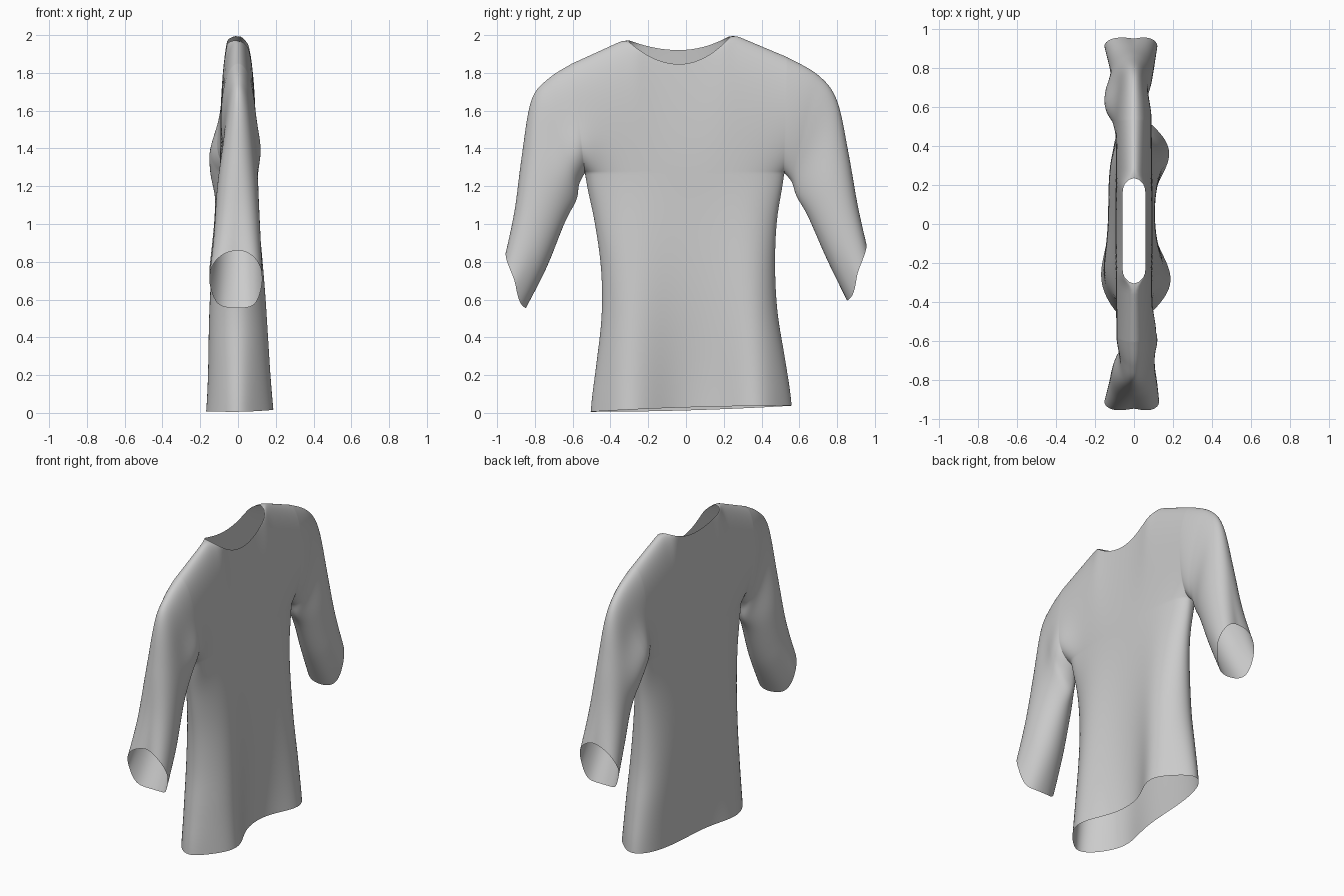
import bpy, bmesh, math
from math import pi, sin, cos, exp, sqrt

if "Cube" in bpy.data.objects:
    bpy.data.objects.remove(bpy.data.objects["Cube"])

N, M, LOW, SUB = 36, 18, 20, 6      # columns, armhole rows, lower rows, sleeve steps


def lerp(a, b, t):
    return a + (b - a) * t


def spline(keys, k):
    """Catmull-Rom through a list of tuples, k in key units."""
    i = min(int(k), len(keys) - 2)
    t = k - i
    p0, p1, p2, p3 = (keys[max(0, min(len(keys) - 1, i + d))] for d in (-1, 0, 1, 2))
    return [0.5 * (2*b + (c - a)*t + (2*a - 5*b + 4*c - d)*t*t + (3*b - a - 3*c + d)*t**3)
            for a, b, c, d in zip(p0, p1, p2, p3)]


def bump(y, c, w):
    return exp(-((y - c) / w) ** 2)


# Torso side outline at evenly spaced heights: left y, right y
SIDES = [(-0.505, 0.56), (-0.475, 0.525), (-0.447, 0.485), (-0.45, 0.472),
         (-0.485, 0.482), (-0.535, 0.52)]
UNDER = 1.27
# Sleeve sections: outer y, z, inner y, z, thickness +x, thickness -x, outer dent
SLEEVES = {
    1: [(0.535, 1.885, 0.52, 1.27, 0.10, 0.10, 0), (0.70, 1.79, 0.56, 1.22, 0.085, 0.09, 0),
        (0.80, 1.655, 0.585, 1.145, 0.08, 0.09, 0), (0.86, 1.38, 0.645, 1.04, 0.10, 0.12, 0),
        (0.915, 1.12, 0.742, 0.82, 0.115, 0.14, 0.01), (0.98, 0.90, 0.845, 0.61, 0.13, 0.165, 0.03)],
    -1: [(-0.605, 1.85, -0.535, 1.27, 0.10, 0.10, 0), (-0.73, 1.77, -0.565, 1.21, 0.095, 0.085, 0),
         (-0.82, 1.655, -0.58, 1.125, 0.095, 0.085, 0), (-0.87, 1.36, -0.64, 1.01, 0.115, 0.12, 0),
         (-0.925, 1.08, -0.737, 0.77, 0.13, 0.14, 0.02), (-0.985, 0.86, -0.84, 0.57, 0.14, 0.165, 0.04)],
}


def torso_depth(side, y, z):
    low = max(0.0, 1 - z / UNDER)
    soft = low ** 1.2
    if side > 0:
        lobes = bump(y, -0.31, 0.2) + bump(y, 0.39, 0.18)
        return 0.095 + soft * (-0.015 + 0.125 * lobes) + 0.015 * sin(pi * low) ** 2
    return 0.095 + soft * (0.025 + 0.06 * bump(y, -0.30, 0.2)) + 0.025 * sin(pi * low) ** 2


def cloth_folds(p):
    """Puffs beside each armpit."""
    x, y, z = p
    if x < 0 < y:
        x *= 1 + 1.1 * bump(y, 0.61, 0.11) * bump(z, 1.32, 0.17)
    elif y < 0 < x:
        x *= 1 + 0.6 * bump(y, -0.57, 0.11) * bump(z, 1.32, 0.17)
    return x, y, z


def round_edge(u, v):
    return sqrt(max(0.0, 1 - (abs(u) * (1 - v)) ** 4))


def row_v(j):
    return (1 - cos(pi * j / M)) / 2


def add_grid(bm, rows):
    vs = [[bm.verts.new(cloth_folds(p)) for p in r] for r in rows]
    for a, b in zip(vs, vs[1:]):
        for i in range(len(a) - 1):
            bm.faces.new((a[i], a[i + 1], b[i + 1], b[i]))


def lower_torso(side):
    rows = []
    for j in range(LOW + 1):
        t = j / LOW
        yl, yr = spline(SIDES, t * 5)
        row = []
        for i in range(N + 1):
            u = sin(pi / 2 * (2 * i / N - 1))
            y = lerp(yl, yr, (u + 1) / 2)
            hem = 0.022 + 0.016 * u + 0.008 * side * (1 - u * u)
            z = lerp(hem, UNDER, t)
            row.append((side * torso_depth(side, y, z) * round_edge(u, 0), y, z))
        rows.append(row)
    return rows


def upper_torso(side):
    """Chest, shoulders and scooped neckline."""
    yl, yr = SIDES[-1]
    dip = 1.845 if side > 0 else 1.92
    rows = []
    for j in range(M + 1):
        v = row_v(j)
        row = []
        for i in range(N + 1):
            u = sin(pi / 2 * (2 * i / N - 1))
            peak, tip = (2.005, 1.885) if u > 0 else (1.98, 1.85)
            n = min(1, abs(2 * u))
            if n < 0.9999:
                zt, xt = lerp(dip, peak, n ** 2), 0.06 * (1 - n ** 6) ** (1 / 6)
            else:
                zt, xt = lerp(peak, tip, abs(2 * u) - 1), 0
            yb = lerp(yl, yr, (u + 1) / 2)
            y = lerp(yb, -0.035 + 0.57 * u, v)
            # flat slope under the neckline, rounded over the shoulders
            n3 = n ** 3
            depth = lerp(0.095, 0.10, max(0, 2 * abs(u) - 1) * v) * round_edge(u, v)
            fall = max(0, 1 - v ** lerp(1.6, 3.5, n3)) ** lerp(1, 0.5, n3)
            row.append((side * (xt + (depth - xt) * fall), y, lerp(UNDER, zt, v)))
        rows.append(row)
    return rows


def sleeve(hand, side):
    keys, rows = SLEEVES[hand], []
    last = (len(keys) - 1) * SUB
    for k in range(last + 1):
        oy, oz, iy, iz, tp, tm, dent = spline(keys, k / SUB)
        cuff = max(0, k / last - 0.8) / 0.2
        root = max(0, 1 - k / SUB)      # blends into the armhole edge
        row = []
        for j in range(M + 1):
            v = row_v(j)
            lens = round_edge(1, v) * sqrt(max(0, 1 - v ** 3.5))
            y = lerp(iy, oy, v) - hand * dent * (1 - lens) * v
            # rounded lower lip of the cuff
            y += hand * 0.02 * cuff * bump(v, 0.2, 0.2)
            z = lerp(iz, oz, v) - 0.03 * cuff * bump(v, 0.12, 0.15)
            depth = lerp(tp if side > 0 else tm, lerp(0.095, 0.10, v), root)
            row.append((side * depth * lens, y, z))
        rows.append(row)
    return rows


# Shirt: front and back sheets with sleeves, welded into one open cloth surface
bm = bmesh.new()
for side in (1, -1):
    add_grid(bm, lower_torso(side))
    add_grid(bm, upper_torso(side))
    for hand in (1, -1):
        add_grid(bm, sleeve(hand, side))
bmesh.ops.remove_doubles(bm, verts=bm.verts, dist=0.0005)
bmesh.ops.recalc_face_normals(bm, faces=bm.faces)
for f in bm.faces:
    f.smooth = True
me = bpy.data.meshes.new("shirt")
bm.to_mesh(me)
bm.free()
shirt = bpy.data.objects.new("shirt", me)
bpy.context.collection.objects.link(shirt)
sub = shirt.modifiers.new("smooth_cloth", 'SUBSURF')
sub.levels = sub.render_levels = 1
